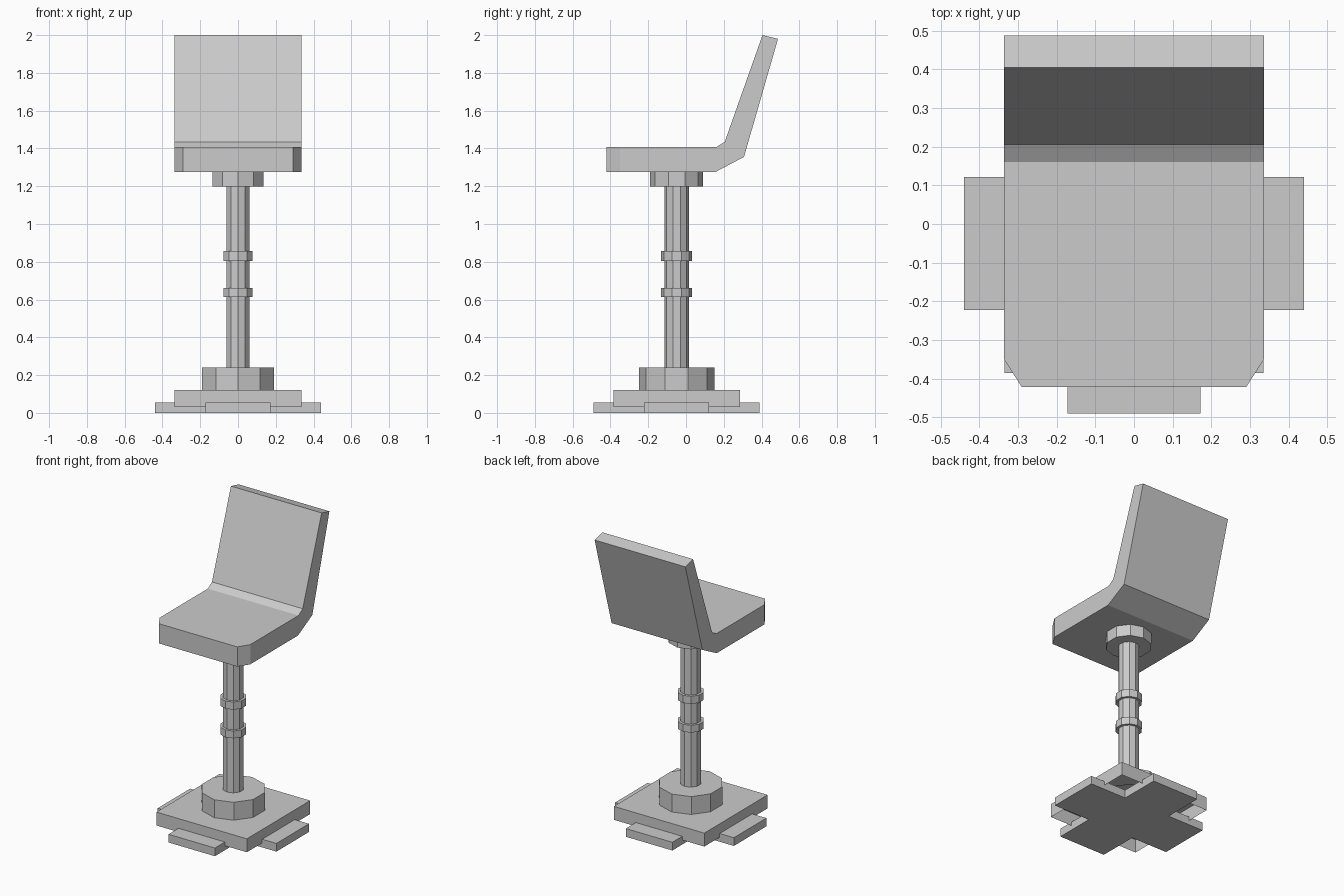
import bpy, bmesh
from math import sin, cos, tau

if "Cube" in bpy.data.objects:
    bpy.data.objects.remove(bpy.data.objects["Cube"])

CY = -0.05          # centre line of the pedestal
SIDES = 10


def finish(name, bm):
    bmesh.ops.recalc_face_normals(bm, faces=bm.faces[:])
    mesh = bpy.data.meshes.new(name)
    bm.to_mesh(mesh)
    bm.free()
    obj = bpy.data.objects.new(name, mesh)
    bpy.context.collection.objects.link(obj)
    return obj


def ring(bm, r, z):
    return [bm.verts.new((r * sin(tau * i / SIDES), CY - r * cos(tau * i / SIDES), z))
            for i in range(SIDES)]


def walls(bm, a, b):
    for i in range(len(a)):
        j = (i + 1) % len(a)
        bm.faces.new((a[i], a[j], b[j], b[i]))


def drum(name, r, z0, z1, open_bottom=False):
    bm = bmesh.new()
    a, b = ring(bm, r, z0), ring(bm, r, z1)
    walls(bm, a, b)
    bm.faces.new(b)
    if not open_bottom:
        bm.faces.new(a)
    return finish(name, bm)


# Cross-shaped foot
w, l = 0.172, 0.44
quarter = [(w, w), (w, l), (-w, l)]
outline = []
for k in range(4):
    for x, y in quarter:
        for _ in range(k):
            x, y = -y, x
        outline.append((x, y + CY))
bm = bmesh.new()
low = [bm.verts.new((x, y, 0)) for x, y in outline]
high = [bm.verts.new((x, y, 0.055)) for x, y in outline]
walls(bm, low, high)
bm.faces.new(low)
bm.faces.new(high)
finish("cross_foot", bm)

# Base plate: open underneath, with a hole under the hub
h = 0.335
corners = [(-h, -h), (h, -h), (h, h), (-h, h)]
bm = bmesh.new()
low = [bm.verts.new((x, y + CY, 0.03)) for x, y in corners]
high = [bm.verts.new((x, y + CY, 0.12)) for x, y in corners]
walls(bm, low, high)
hole = ring(bm, 0.2, 0.12)
edges = []
for loop in (high, hole):
    for i in range(len(loop)):
        a, b = loop[i], loop[(i + 1) % len(loop)]
        edges.append(bm.edges.get((a, b)) or bm.edges.new((a, b)))
bmesh.ops.triangle_fill(bm, use_beauty=True, edges=edges, normal=(0, 0, 1))
finish("base_plate", bm)

# Pedestal
drum("base_hub", 0.2, 0.12, 0.24, open_bottom=True)
drum("column", 0.065, 0.24, 1.2)
drum("lower_ring", 0.082, 0.613, 0.662)
drum("upper_ring", 0.082, 0.805, 0.856)
drum("seat_collar", 0.141, 1.198, 1.275)

# Seat and backrest: one side profile lofted across, clipped front corners
rest = [(0.16, 1.407), (0.205, 1.435), (0.405, 2.0), (0.487, 1.98),
        (0.307, 1.355), (0.155, 1.275)]
bm = bmesh.new()
rows = []
for x, front in ((-0.336, -0.35), (-0.29, -0.422), (0.29, -0.422), (0.336, -0.35)):
    profile = [(front, 1.275), (front, 1.407)] + rest
    rows.append([bm.verts.new((x, y, z)) for y, z in profile])
for a, b in zip(rows, rows[1:]):
    walls(bm, a, b)
bm.faces.new(rows[0])
bm.faces.new(rows[-1])
bmesh.ops.dissolve_limit(bm, angle_limit=0.01, verts=bm.verts[:], edges=bm.edges[:])
finish("seat", bm)
